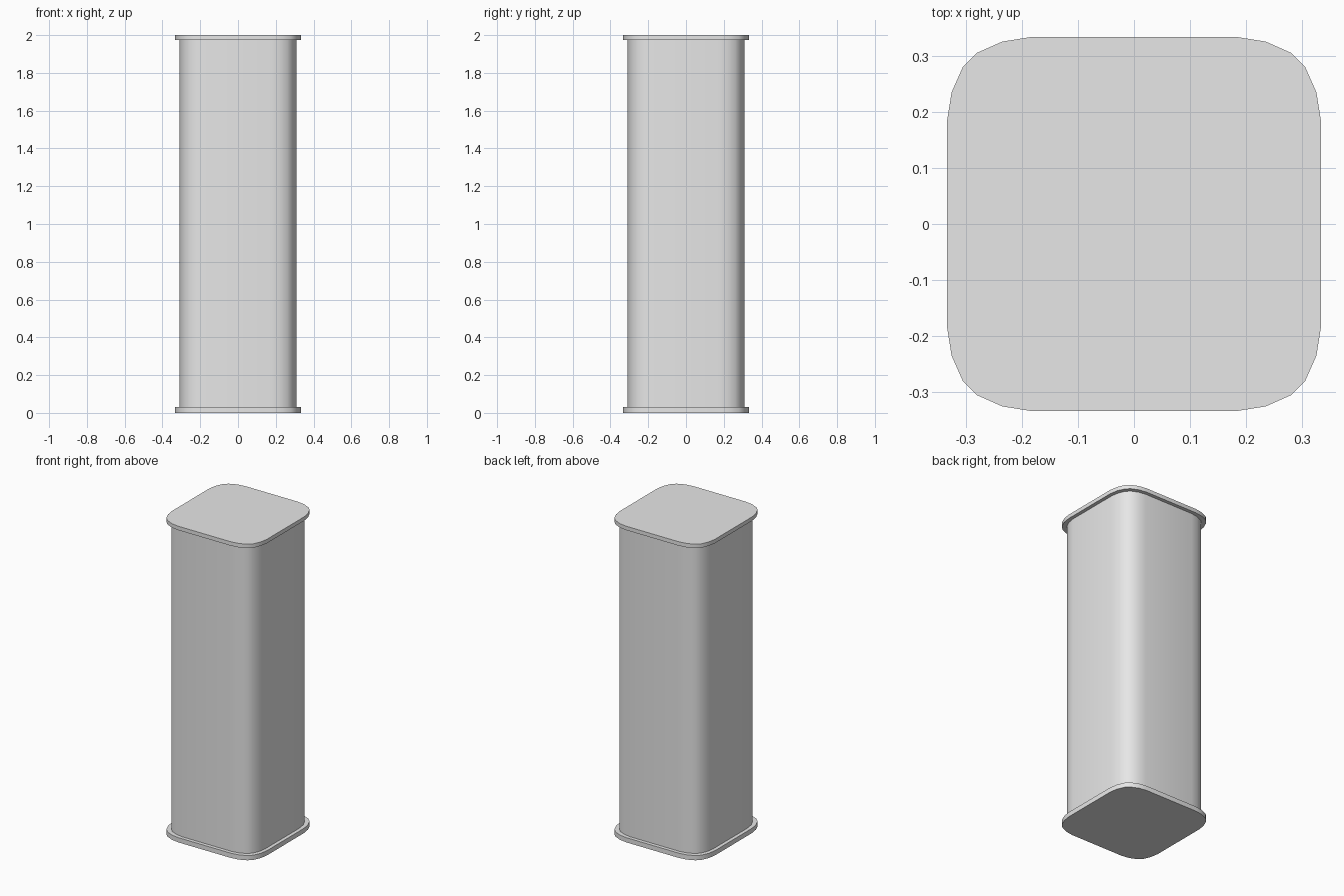
import bpy
import bmesh
import math

cube = bpy.data.objects.get("Cube")
if cube:
    bpy.data.objects.remove(cube, do_unlink=True)

grey = bpy.data.materials.new("light_grey")
grey.use_nodes = True
grey.diffuse_color = (0.8, 0.8, 0.8, 1)
grey.node_tree.nodes["Principled BSDF"].inputs["Base Color"].default_value = (0.8, 0.8, 0.8, 1)

# One rounded corner, repeated by quarter turns to form the outline
CORNER = [(0.333, 0.185), (0.325, 0.235), (0.305, 0.28),
          (0.28, 0.305), (0.235, 0.325), (0.185, 0.333)]


def outline(scale):
    points = []
    for turn in range(4):
        c, s = round(math.cos(turn * math.pi / 2)), round(math.sin(turn * math.pi / 2))
        points += [((x * c - y * s) * scale, (x * s + y * c) * scale) for x, y in CORNER]
    return points


def prism(name, scale, bottom, top):
    """Extrude the rounded square outline between two heights."""
    bm = bmesh.new()
    base = bm.faces.new([bm.verts.new((x, y, bottom)) for x, y in outline(scale)])
    extruded = bmesh.ops.extrude_face_region(bm, geom=[base], use_keep_orig=True)["geom"]
    verts = [v for v in extruded if isinstance(v, bmesh.types.BMVert)]
    bmesh.ops.translate(bm, verts=verts, vec=(0, 0, top - bottom))
    bmesh.ops.recalc_face_normals(bm, faces=bm.faces)
    mesh = bpy.data.meshes.new(name)
    bm.to_mesh(mesh)
    bm.free()
    mesh.materials.append(grey)
    obj = bpy.data.objects.new(name, mesh)
    bpy.context.collection.objects.link(obj)
    bpy.ops.object.select_all(action="DESELECT")
    obj.select_set(True)
    bpy.context.view_layer.objects.active = obj
    bpy.ops.object.shade_smooth_by_angle(angle=math.radians(40))


# Tall column with a thin overhanging plate at each end
prism("column_body", 0.932, 0.03, 1.975)
prism("bottom_plate", 1.0, 0.0, 0.03)
prism("top_plate", 1.0, 1.975, 2.0)
